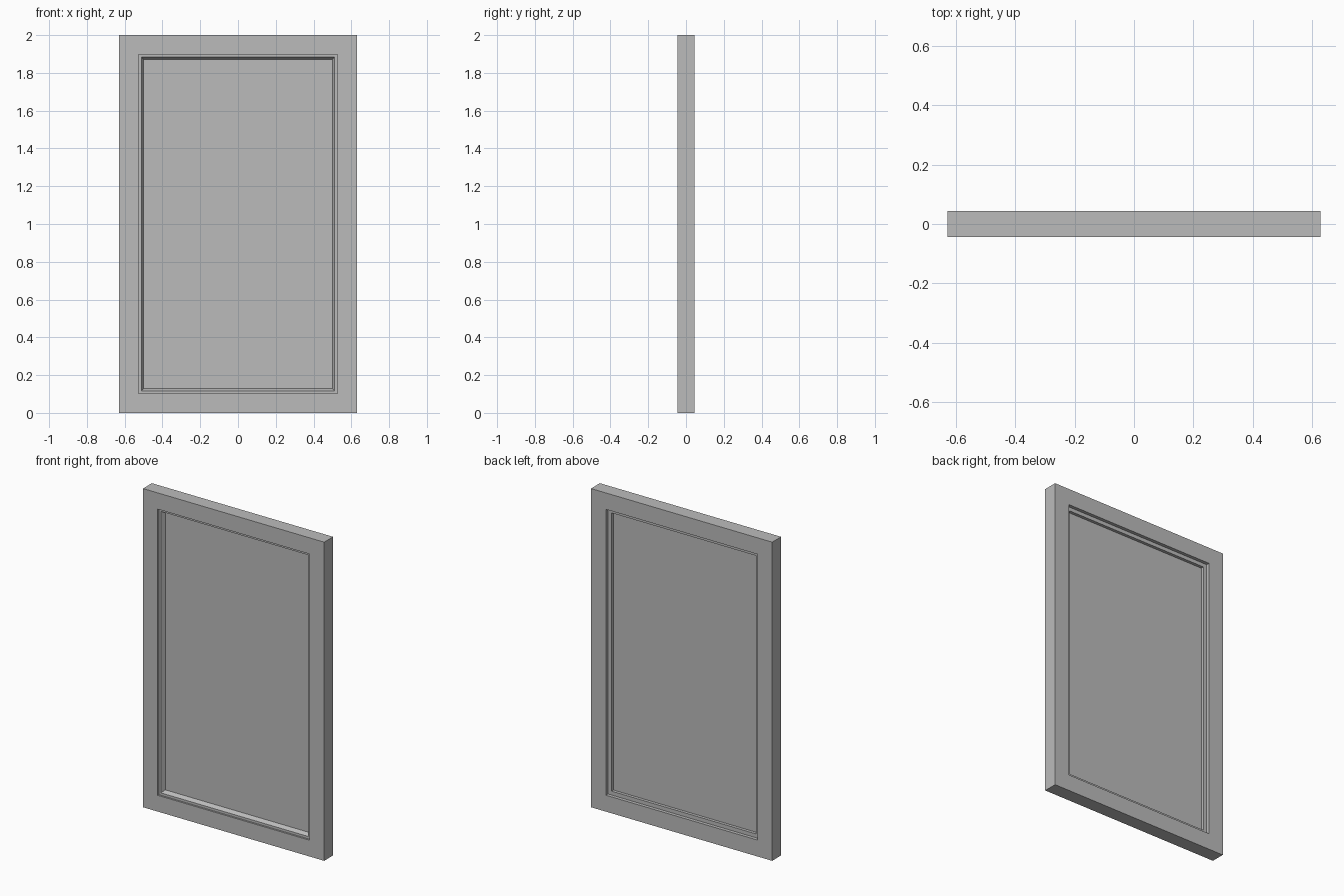
import bpy
import bmesh

cube = bpy.data.objects.get("Cube")
if cube:
    bpy.data.objects.remove(cube, do_unlink=True)

WIDTH, HEIGHT, DEPTH = 1.258, 2.0, 0.088

# Single plain grey finish
grey = bpy.data.materials.new("plain_grey")
grey.use_nodes = True
grey.diffuse_color = (0.5, 0.5, 0.5, 1)
grey.node_tree.nodes["Principled BSDF"].inputs["Base Color"].default_value = (0.5, 0.5, 0.5, 1)


def add_object(name, bm):
    bmesh.ops.recalc_face_normals(bm, faces=bm.faces)
    mesh = bpy.data.meshes.new(name)
    bm.to_mesh(mesh)
    bm.free()
    mesh.materials.append(grey)
    obj = bpy.data.objects.new(name, mesh)
    bpy.context.collection.objects.link(obj)
    return obj


def rectangle(bm, inset, y):
    """Four corners of the outline, moved inward by inset, at depth y."""
    x = WIDTH / 2 - inset
    return [bm.verts.new(p) for p in
            ((-x, y, inset), (x, y, inset), (x, y, HEIGHT - inset), (-x, y, HEIGHT - inset))]


def mitred_frame(name, profile):
    """Sweep a closed (inset, y) profile around the rectangle with mitred corners."""
    bm = bmesh.new()
    rings = [rectangle(bm, inset, y) for inset, y in profile]
    for a, b in zip(rings, rings[1:] + rings[:1]):
        for i in range(4):
            j = (i + 1) % 4
            bm.faces.new((a[i], a[j], b[j], b[i]))
    return add_object(name, bm)


def slab(name, inset, y_front, y_back):
    bm = bmesh.new()
    a, b = rectangle(bm, inset, y_front), rectangle(bm, inset, y_back)
    bm.faces.new(a)
    bm.faces.new(b)
    for i in range(4):
        j = (i + 1) % 4
        bm.faces.new((a[i], a[j], b[j], b[i]))
    return add_object(name, bm)


front, back = -DEPTH / 2, DEPTH / 2
panel_front, panel_back = front + 0.036, back - 0.040

# Frame: shallow step and sloped bead in front, square rebate behind
mitred_frame("frame", [
    (0, front), (0.102, front), (0.102, front + 0.011),
    (0.117, front + 0.011), (0.130, panel_front),
    (0.130, panel_back), (0.127, panel_back),
    (0.127, back - 0.021), (0.103, back - 0.021),
    (0.103, back), (0, back),
])

# Thin panel held inside the frame
slab("panel", 0.125, panel_front, panel_back)
